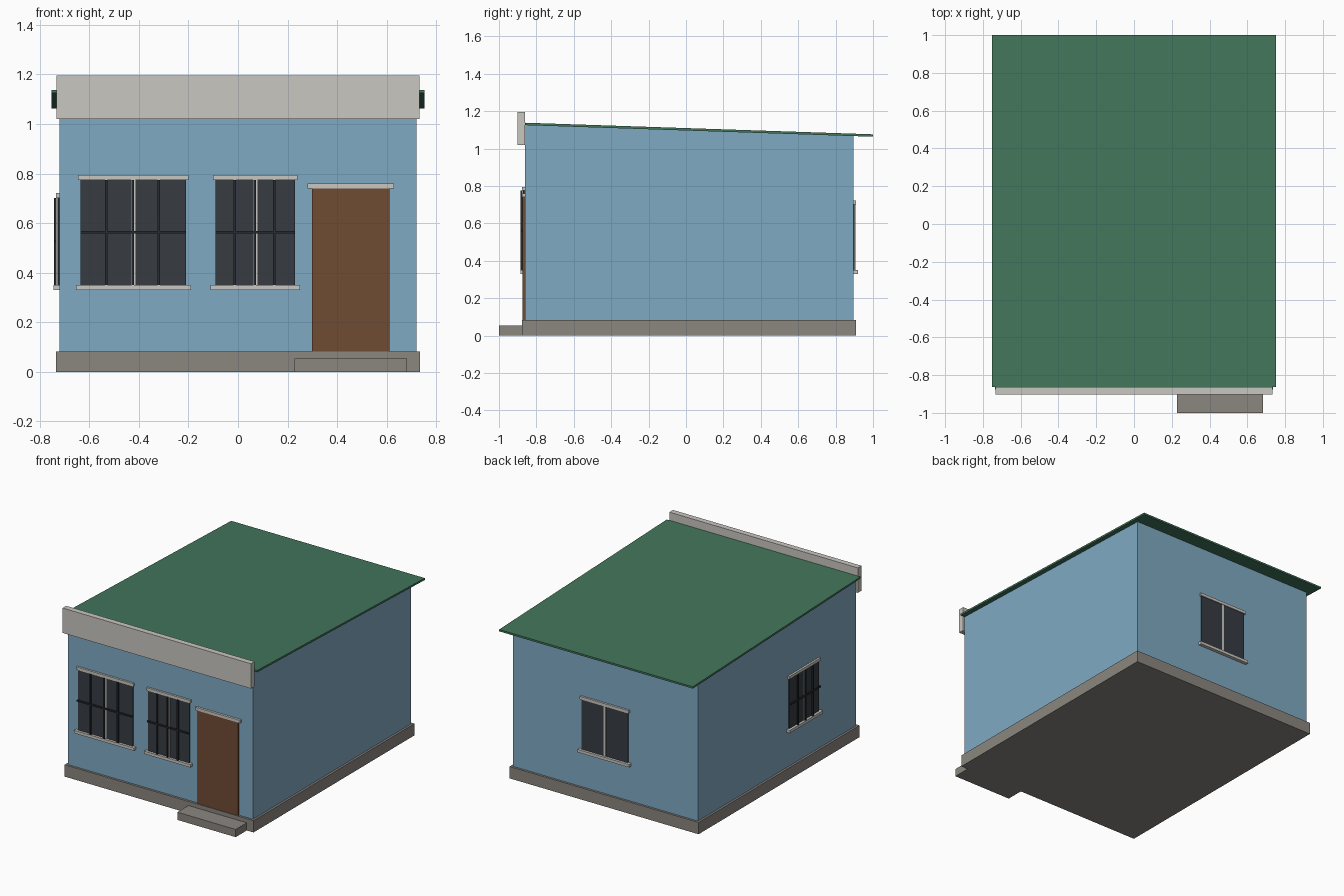
import bpy, bmesh, math
from mathutils import Matrix, Vector

cube = bpy.data.objects.get("Cube")
if cube:
    bpy.data.objects.remove(cube, do_unlink=True)


def material(name, rgb):
    linear = [((c / 255 + 0.055) / 1.055) ** 2.4 for c in rgb] + [1]
    mat = bpy.data.materials.new(name)
    mat.use_nodes = True
    mat.diffuse_color = linear
    bsdf = mat.node_tree.nodes["Principled BSDF"]
    bsdf.inputs["Base Color"].default_value = linear
    bsdf.inputs["Roughness"].default_value = 0.8
    return mat


BLUE = material("wall blue", (128, 170, 196))
GREEN = material("roof green", (66, 118, 91))
TRIM = material("pale trim", (202, 199, 192))
STONE = material("plinth grey", (139, 134, 127))
WOOD = material("door brown", (111, 76, 52))
GLASS = material("dark glass", (55, 60, 66))
IRON = material("grille iron", (38, 42, 47))


def finish(name, bm, mat):
    bmesh.ops.recalc_face_normals(bm, faces=bm.faces)
    mesh = bpy.data.meshes.new(name)
    bm.to_mesh(mesh)
    bm.free()
    mesh.materials.append(mat)
    obj = bpy.data.objects.new(name, mesh)
    bpy.context.collection.objects.link(obj)
    return obj


def add_box(bm, x, y, z):
    """Add a box spanning the (low, high) pairs x, y and z."""
    size = [b - a for a, b in (x, y, z)]
    mid = [(a + b) / 2 for a, b in (x, y, z)]
    bmesh.ops.create_cube(bm, size=1, matrix=Matrix.Translation(mid) @ Matrix.Diagonal(size + [1]))


def boxes(name, mat, spans, place=Matrix()):
    bm = bmesh.new()
    for span in spans:
        add_box(bm, *span)
    obj = finish(name, bm, mat)
    obj.matrix_world = place
    return obj


def side_profile(name, mat, half_width, profile):
    """Extrude a (y, z) outline across the width of the house."""
    bm = bmesh.new()
    face = bm.faces.new([bm.verts.new((-half_width, y, z)) for y, z in profile])
    new = bmesh.ops.extrude_face_region(bm, geom=[face])["geom"]
    verts = [v for v in new if isinstance(v, bmesh.types.BMVert)]
    bmesh.ops.translate(bm, verts=verts, vec=(2 * half_width, 0, 0))
    return finish(name, bm, mat)


FRONT, BACK, SIDE = -0.862, 0.895, 0.72
PLINTH_TOP = 0.083


def roof_z(y):
    """Underside of the sloping roof."""
    return 1.125 - 0.0333 * (y - FRONT)


# Main body, roof, parapet and base
side_profile("walls", BLUE, SIDE, [(FRONT, 0.02), (BACK, 0.02), (BACK, roof_z(BACK)), (FRONT, roof_z(FRONT))])
side_profile("roof", GREEN, 0.753, [(FRONT, roof_z(FRONT)), (1, roof_z(1)),
                                    (1, roof_z(1) + 0.013), (FRONT, roof_z(FRONT) + 0.013)])
boxes("parapet", TRIM, [((-0.733, 0.733), (-0.902, FRONT), (1.02, 1.195))])
boxes("plinth", STONE, [((-0.735, 0.735), (-0.877, 0.91), (0, PLINTH_TOP))])
boxes("door_step", STONE, [((0.228, 0.682), (-1, -0.877), (0, 0.054))])

# Door and its lintel
boxes("door", WOOD, [((0.298, 0.612), (FRONT - 0.011, FRONT), (PLINTH_TOP, 0.74))])
boxes("door_lintel", TRIM, [((0.28, 0.63), (FRONT - 0.016, FRONT), (0.74, 0.76))])


def window(name, origin, angle, width, top, grille=True):
    """Window on a wall: local x runs along the wall, local -y points outward."""
    place = Matrix.Translation(Vector(origin)) @ Matrix.Rotation(math.radians(angle), 4, "Z")
    half, bottom = width / 2, 0.35
    boxes(name + "_glass", GLASS, [((-half, half), (-0.007, 0), (bottom, top))], place)
    boxes(name + "_mullion", TRIM, [((-0.009, 0.009), (-0.01, 0), (bottom, top))], place)
    boxes(name + "_lintel", TRIM, [((-half - 0.01, half + 0.01), (-0.014, 0), (top, top + 0.02))], place)
    boxes(name + "_sill", TRIM, [((-half - 0.02, half + 0.02), (-0.024, 0), (bottom - 0.02, bottom))], place)
    if grille:
        depth, mid = (-0.023, -0.013), (bottom + top) / 2
        bars = [((-half, half), depth, (mid - 0.005, mid + 0.005))]
        for i in (-1, 0, 1):
            x = i * width / 4 - 0.003
            bars.append(((x - 0.005, x + 0.005), depth, (bottom, top)))
        boxes(name + "_grille", IRON, bars, place)


window("front_large_window", (-0.422, FRONT, 0), 0, 0.425, 0.775)
window("front_small_window", (0.07, FRONT, 0), 0, 0.32, 0.775)
window("side_window", (-SIDE, -0.275, 0), -90, 0.33, 0.702)
window("back_window", (0, BACK, 0), 180, 0.36, 0.702, grille=False)
